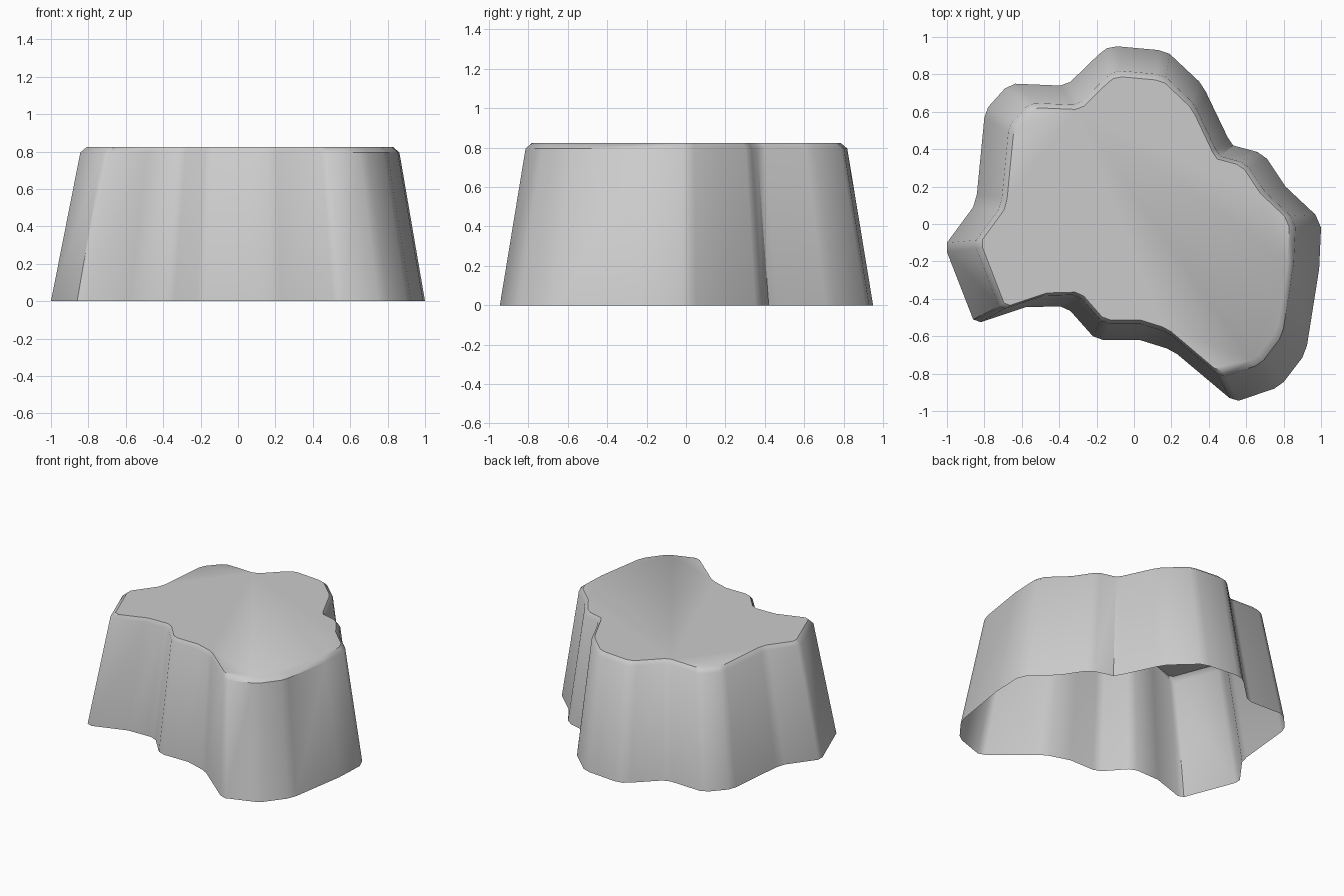
import bpy, bmesh, math

# Base outline of the rock, clockwise seen from above
OUTLINE = [
    (-0.09, 0.95), (0.13, 0.93), (0.19, 0.91), (0.35, 0.76), (0.385, 0.705),
    (0.50, 0.465), (0.53, 0.42), (0.66, 0.385), (0.71, 0.35), (0.81, 0.20),
    (0.97, 0.05), (1.0, -0.02), (0.99, -0.24), (0.925, -0.65), (0.90, -0.715),
    (0.80, -0.845), (0.75, -0.88), (0.56, -0.945), (0.51, -0.93), (0.23, -0.695),
    (0.175, -0.665), (0.03, -0.62), (-0.165, -0.62), (-0.22, -0.60), (-0.34, -0.465),
    (-0.395, -0.44), (-0.58, -0.445), (-0.82, -0.525), (-0.86, -0.51), (-1.0, -0.15),
    (-1.0, -0.10), (-0.86, 0.09), (-0.84, 0.16), (-0.80, 0.57), (-0.78, 0.625),
    (-0.69, 0.725), (-0.635, 0.75), (-0.395, 0.74), (-0.34, 0.76), (-0.185, 0.91),
    (-0.145, 0.94),
]
# Levels: height, x scale, y scale, x shift (base, shoulder, top rim)
LEVELS = [(0.0, 1.0, 1.0, 0.0), (0.795, 0.853, 0.862, 0.01), (0.823, 0.82, 0.828, 0.01)]

bm = bmesh.new()
rings = [[bm.verts.new((x * sx + dx, y * sy, z)) for x, y in OUTLINE]
         for z, sx, sy, dx in LEVELS]

# Tapered walls and bevelled shoulder, open underneath
n = len(OUTLINE)
for low, high in zip(rings, rings[1:]):
    for i in range(n):
        j = (i + 1) % n
        bm.faces.new((low[j], low[i], high[i], high[j]))

# Flat top
bm.faces.new(rings[-1][::-1])
bm.normal_update()

mesh = bpy.data.meshes.new("rock_plateau")
bm.to_mesh(mesh)
bm.free()
rock = bpy.data.objects.new("rock_plateau", mesh)
bpy.context.collection.objects.link(rock)

# Smooth the rounded corners and shoulder
bpy.context.view_layer.objects.active = rock
rock.select_set(True)
bpy.ops.object.shade_smooth_by_angle(angle=math.radians(40))
